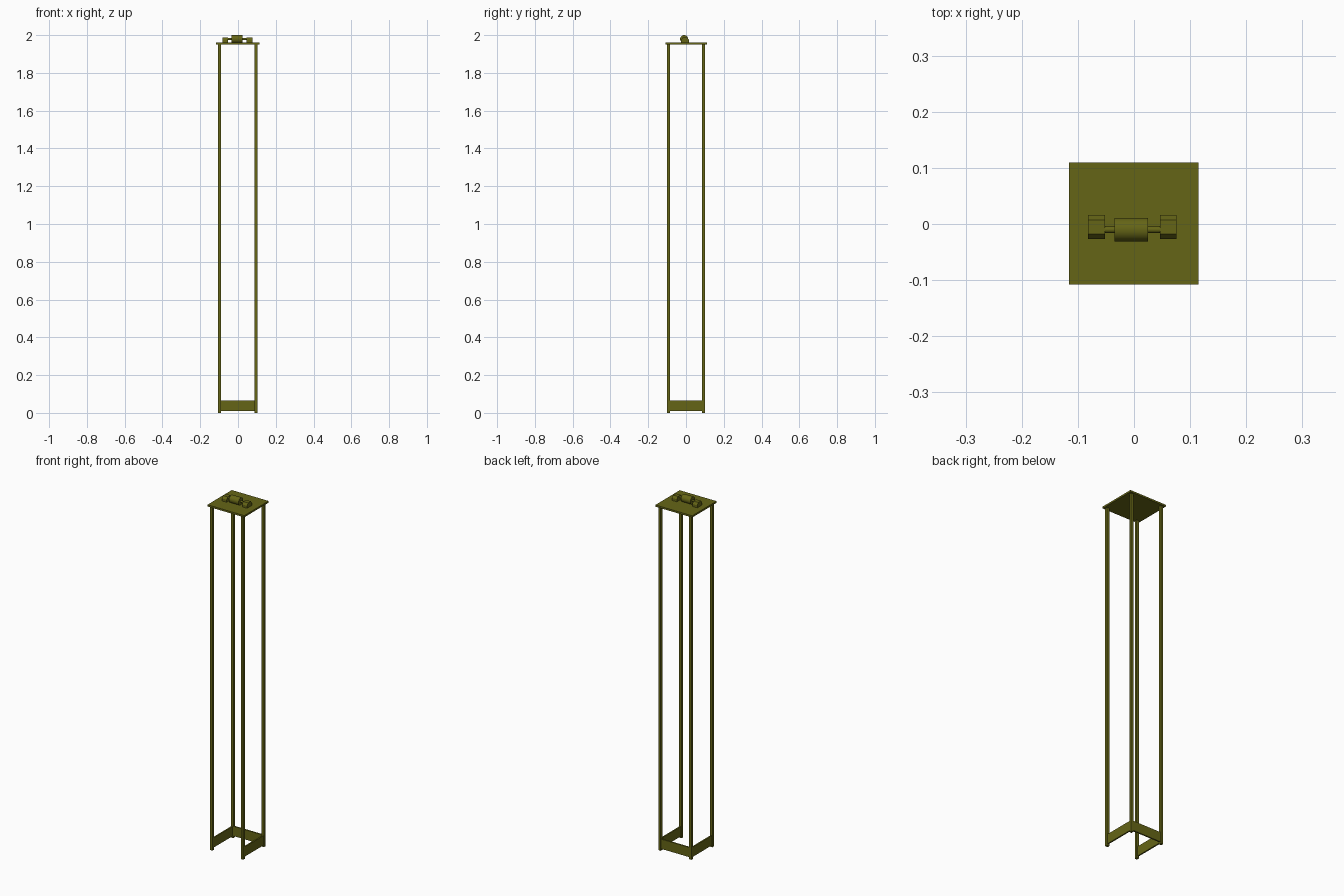
import bpy, bmesh, math
from mathutils import Matrix

if "Cube" in bpy.data.objects:
    bpy.data.objects.remove(bpy.data.objects["Cube"])

olive = bpy.data.materials.new("olive")
olive.diffuse_color = (0.13, 0.13, 0.008, 1)
olive.use_nodes = True
olive.node_tree.nodes["Principled BSDF"].inputs["Base Color"].default_value = olive.diffuse_color


def finish(name, bm):
    bmesh.ops.recalc_face_normals(bm, faces=bm.faces)
    me = bpy.data.meshes.new(name)
    bm.to_mesh(me)
    bm.free()
    me.materials.append(olive)
    ob = bpy.data.objects.new(name, me)
    bpy.context.collection.objects.link(ob)
    return ob


def box(name, x0, x1, y0, y1, z0, z1):
    bm = bmesh.new()
    m = Matrix.Translation(((x0 + x1) / 2, (y0 + y1) / 2, (z0 + z1) / 2))
    bmesh.ops.create_cube(bm, size=1, matrix=m @ Matrix.Diagonal((x1 - x0, y1 - y0, z1 - z0, 1)))
    return finish(name, bm)


def rod_x(name, x0, x1, y, z, r, sides=32):
    bm = bmesh.new()
    m = Matrix.Translation(((x0 + x1) / 2, y, z)) @ Matrix.Rotation(math.pi / 2, 4, 'Y')
    bmesh.ops.create_cone(bm, cap_ends=True, segments=sides, radius1=r, radius2=r,
                          depth=x1 - x0, matrix=m)
    ob = finish(name, bm)
    bpy.context.view_layer.objects.active = ob
    ob.select_set(True)
    bpy.ops.object.shade_smooth_by_angle(angle=math.radians(35))
    ob.select_set(False)


def prism_x(name, profile, x0, x1):
    bm = bmesh.new()
    face = bm.faces.new([bm.verts.new((x0, y, z)) for y, z in profile])
    ext = bmesh.ops.extrude_face_region(bm, geom=[face])
    verts = [g for g in ext["geom"] if isinstance(g, bmesh.types.BMVert)]
    bmesh.ops.translate(bm, verts=verts, vec=(x1 - x0, 0, 0))
    return finish(name, bm)


# Four square legs
X0, X1, Y0, Y1, W, TOP = -0.105, 0.103, -0.101, 0.101, 0.015, 1.95
for side, x in (("left", X0), ("right", X1 - W)):
    for end, y in (("front", Y0), ("back", Y1 - W)):
        box(f"{end}_{side}_leg", x, x + W, y, y + W, 0, TOP)

# Bottom rails on three sides, front left open
T, RZ0, RZ1 = 0.008, 0.01, 0.065
box("left_rail", X0 + 0.003, X0 + 0.003 + T, Y0 + W, Y1 - W, RZ0, RZ1)
box("right_rail", X1 - 0.003 - T, X1 - 0.003, Y0 + W, Y1 - W, RZ0, RZ1)
box("back_rail", X0 + W, X1 - W, Y1 - 0.003 - T, Y1 - 0.003, RZ0, RZ1)

# Top plate
box("top_plate", -0.116, 0.115, -0.108, 0.11, TOP, 1.96)

# Handle: chamfered brackets, spindle and round grip
bracket = [(-0.027, 1.96), (0.016, 1.96), (0.016, 1.974),
           (0.007, 1.987), (-0.018, 1.987), (-0.027, 1.974)]
prism_x("left_bracket", bracket, -0.082, -0.052)
prism_x("right_bracket", bracket, 0.046, 0.076)
rod_x("spindle", -0.06, 0.054, -0.01, 1.979, 0.006, 16)
rod_x("grip", -0.035, 0.025, -0.01, 1.979, 0.021)
